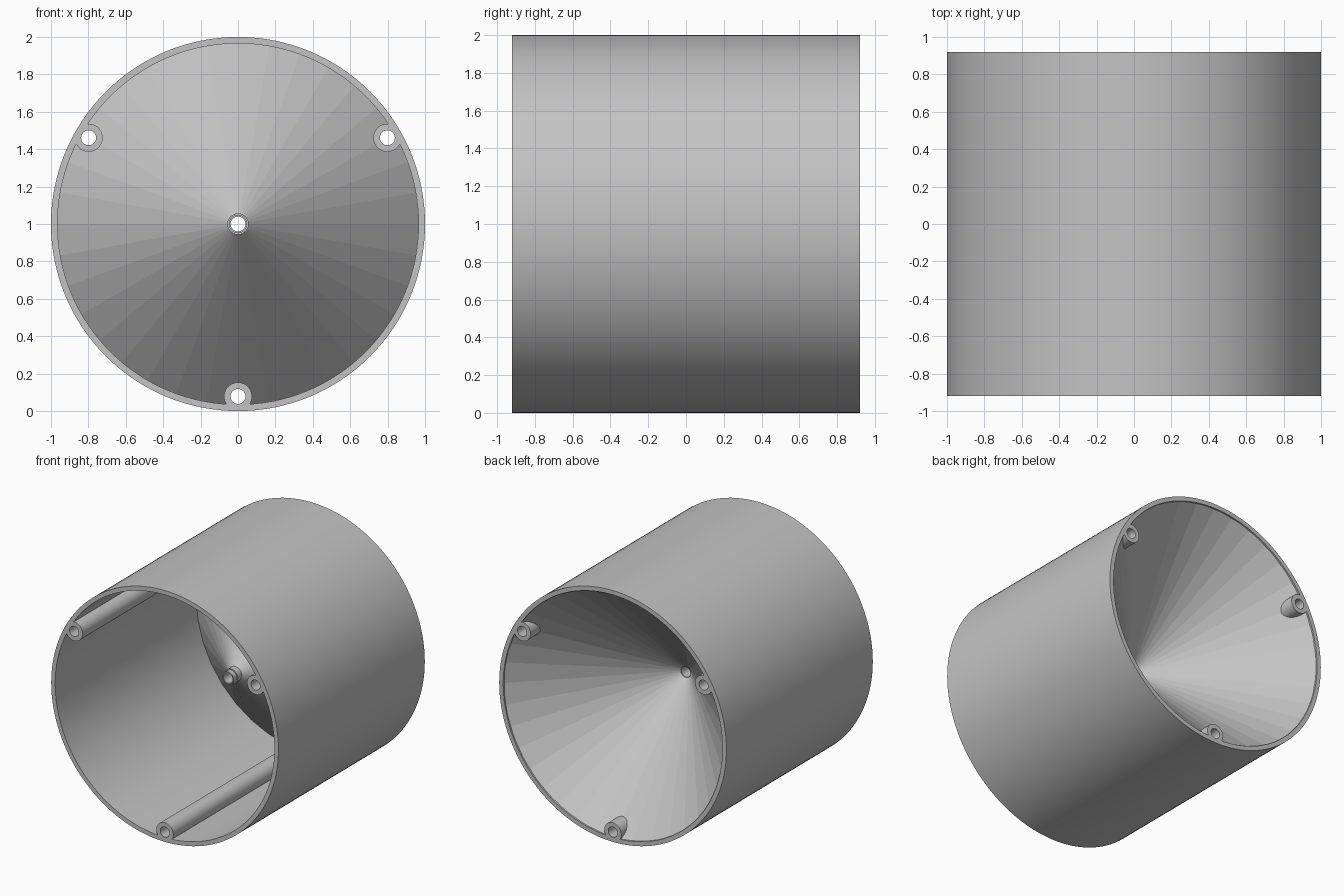
import bpy
import bmesh
from math import cos, sin, tau, radians

cube = bpy.data.objects.get("Cube")
if cube:
    bpy.data.objects.remove(cube, do_unlink=True)

HALF = 0.92       # half length of the housing
INNER = 0.965     # inner radius of the wall
HOLE = 0.04       # radius of every through hole

grey = bpy.data.materials.new("plain grey")
grey.use_nodes = True
grey.diffuse_color = (0.55, 0.55, 0.55, 1)
grey.node_tree.nodes["Principled BSDF"].inputs["Base Color"].default_value = (0.55, 0.55, 0.55, 1)


def lathe(name, profile, sides, centre=(0, 1), smooth=True):
    """Revolve a closed (radius, y) profile round an axis parallel to y."""
    bm = bmesh.new()
    rings = []
    for i in range(sides):
        a = tau * i / sides
        rings.append([bm.verts.new((centre[0] + r * cos(a), y, centre[1] + r * sin(a)))
                      for r, y in profile])
    n = len(profile)
    for i in range(sides):
        a, b = rings[i], rings[(i + 1) % sides]
        for j in range(n):
            k = (j + 1) % n
            bm.faces.new((a[j], a[k], b[k], b[j]))
    bmesh.ops.recalc_face_normals(bm, faces=bm.faces)
    mesh = bpy.data.meshes.new(name)
    bm.to_mesh(mesh)
    bm.free()
    obj = bpy.data.objects.new(name, mesh)
    bpy.context.collection.objects.link(obj)
    mesh.materials.append(grey)
    if smooth:
        bpy.ops.object.select_all(action='DESELECT')
        obj.select_set(True)
        bpy.context.view_layer.objects.active = obj
        bpy.ops.object.shade_smooth_by_angle(angle=radians(30))
    return obj


def tube(name, inner, outer, y0, y1, sides, centre=(0, 1)):
    return lathe(name, [(inner, y0), (outer, y0), (outer, y1), (inner, y1)], sides, centre)


# Outer wall, open at both ends
tube("outer_wall", INNER, 1, -HALF, HALF, 128)

# Faceted funnel from the back rim to the middle, its edge buried in the wall
funnel = lathe("funnel", [(0.975, 0.915), (0.043, 0.003), (0.043, -0.047), (0.975, 0.865)],
               36, smooth=False)

# Stepped nozzle at the funnel's tip
lathe("nozzle", [(HOLE, 0), (0.057, 0), (0.057, -0.085), (0.049, -0.085),
                 (0.049, -0.125), (HOLE, -0.125)], 32)

# Three screw posts running the full length, passing through the funnel
for label, angle in (("left", 30), ("right", 150), ("bottom", 270)):
    a = radians(angle)
    centre = (0.922 * cos(a), 1 + 0.922 * sin(a))
    tube(label + "_screw_post", HOLE, 0.075, -HALF, HALF, 40, centre)

    # Clear the funnel out of the post's bore
    bpy.ops.mesh.primitive_cylinder_add(vertices=32, radius=0.058, depth=3,
                                        location=(centre[0], 0, centre[1]),
                                        rotation=(radians(90), 0, 0))
    cutter = bpy.context.object
    cutter.name = label + "_bore_cutter"
    cutter.hide_render = True
    bpy.context.view_layer.objects.active = funnel
    cut = funnel.modifiers.new("bore", 'BOOLEAN')
    cut.operation = 'DIFFERENCE'
    cut.solver = 'EXACT'
    cut.object = cutter
    bpy.ops.object.modifier_apply(modifier=cut.name)
    bpy.data.objects.remove(cutter, do_unlink=True)
